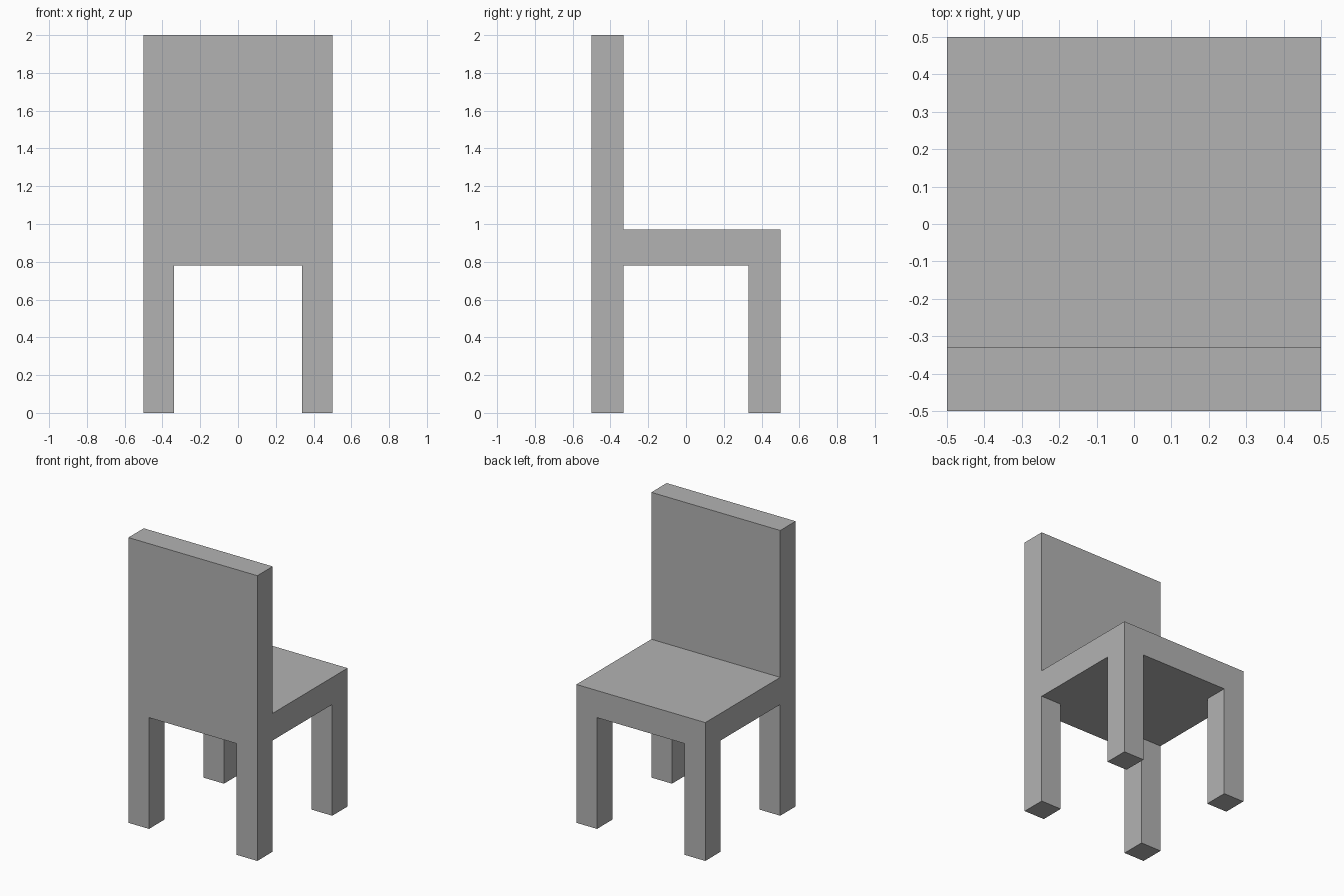
import bpy, bmesh
from mathutils import Matrix, Vector

cube = bpy.data.objects.get("Cube")
if cube:
    bpy.data.objects.remove(cube, do_unlink=True)

HALF = 0.5                        # half width and half depth
LEG_X, LEG_Y = 0.34, 0.33         # inner sides of the legs
SEAT_LOW, SEAT_TOP, HEIGHT = 0.78, 0.97, 2.0

grey = bpy.data.materials.new("grey")
grey.use_nodes = True
colour = (0.45, 0.45, 0.45, 1)
grey.diffuse_color = colour
grey.node_tree.nodes["Principled BSDF"].inputs["Base Color"].default_value = colour


def pull(bm, rule, distance):
    """Extrude the faces that meet the rule along z."""
    faces = [f for f in bm.faces if rule(f.normal, f.calc_center_median())]
    new = bmesh.ops.extrude_face_region(bm, geom=faces)["geom"]
    old = [f for f in faces if f.is_valid]
    if old:
        bmesh.ops.delete(bm, geom=old, context="FACES_ONLY")
    verts = [v for v in new if isinstance(v, bmesh.types.BMVert)]
    bmesh.ops.translate(bm, verts=verts, vec=(0, 0, distance))
    bm.normal_update()


bm = bmesh.new()

# Seat slab, cut along the inner sides of the legs and the backrest
thick = SEAT_TOP - SEAT_LOW
bmesh.ops.create_cube(bm, size=1, matrix=Matrix.Translation((0, 0, SEAT_LOW + thick / 2))
                      @ Matrix.Diagonal((2 * HALF, 2 * HALF, thick, 1)))
for axis, place in ((Vector((1, 0, 0)), LEG_X), (Vector((0, 1, 0)), LEG_Y)):
    for side in (-1, 1):
        bmesh.ops.bisect_plane(bm, geom=bm.verts[:] + bm.edges[:] + bm.faces[:],
                               plane_co=axis * place * side, plane_no=axis)
bm.normal_update()

# Backrest rises from the seat's -y edge
pull(bm, lambda n, c: n.z > 0.9 and c.y < -LEG_Y, HEIGHT - SEAT_TOP)

# Four legs drop from the corners
pull(bm, lambda n, c: n.z < -0.9 and abs(c.x) > LEG_X and abs(c.y) > LEG_Y, -SEAT_LOW)

# Merge the flat sides into clean faces
bmesh.ops.dissolve_limit(bm, angle_limit=0.01, verts=bm.verts[:], edges=bm.edges[:])
bmesh.ops.recalc_face_normals(bm, faces=bm.faces[:])

mesh = bpy.data.meshes.new("chair")
bm.to_mesh(mesh)
bm.free()
mesh.materials.append(grey)
bpy.context.collection.objects.link(bpy.data.objects.new("chair", mesh))
